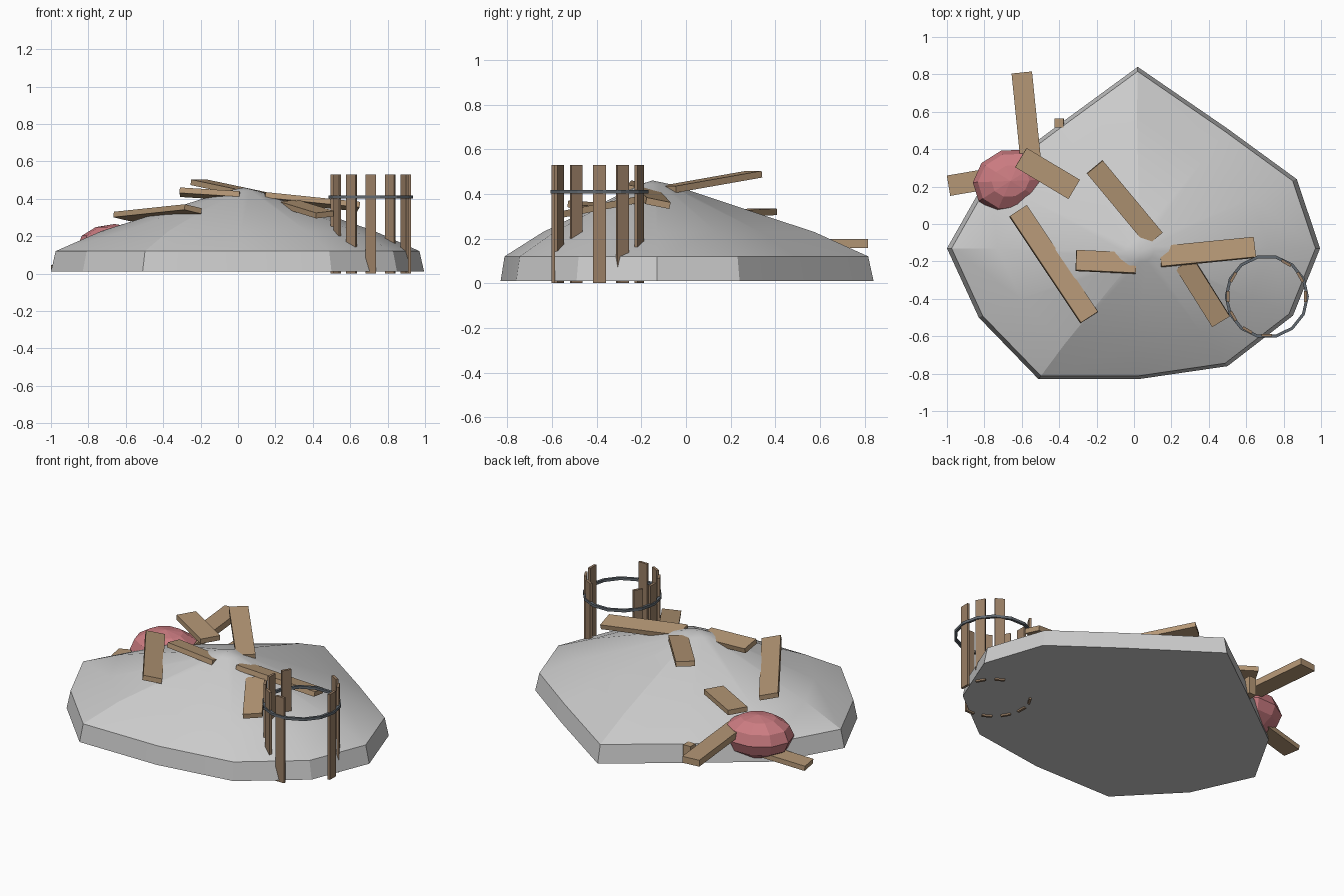
import bpy, bmesh, math
from mathutils import Matrix, Vector

if "Cube" in bpy.data.objects:
    bpy.data.objects.remove(bpy.data.objects["Cube"])


def material(name, rgb):
    m = bpy.data.materials.new(name)
    m.diffuse_color = (*rgb, 1)
    m.use_nodes = True
    m.node_tree.nodes["Principled BSDF"].inputs["Base Color"].default_value = m.diffuse_color
    return m


WOOD = material("wood", (0.46, 0.31, 0.18))
DARK_WOOD = material("dark_wood", (0.32, 0.21, 0.13))
IRON = material("iron", (0.12, 0.14, 0.16))
RED = material("red", (0.60, 0.20, 0.22))


def finish(name, bm, mat=None):
    bmesh.ops.recalc_face_normals(bm, faces=bm.faces[:])
    me = bpy.data.meshes.new(name)
    bm.to_mesh(me)
    bm.free()
    ob = bpy.data.objects.new(name, me)
    bpy.context.collection.objects.link(ob)
    if mat:
        me.materials.append(mat)
    return ob


def box(name, size, matrix, mat):
    bm = bmesh.new()
    bmesh.ops.create_cube(bm, size=1)
    bmesh.ops.scale(bm, vec=size, verts=bm.verts)
    bm.transform(matrix)
    return finish(name, bm, mat)


def plank(name, a, b, width=0.11, thick=0.03, roll=0.0):
    a, b = Vector(a), Vector(b)
    x = (b - a).normalized()
    y = Vector((0, 0, 1)).cross(x).normalized()
    z = x.cross(y)
    rot = Matrix((x, y, z)).transposed().to_4x4() @ Matrix.Rotation(roll, 4, 'X')
    box(name, ((b - a).length, width, thick),
        Matrix.Translation((a + b) / 2) @ rot, WOOD)


# Mound: irregular outline lofted up to a peak
outline = [(0.995, -0.13), (0.87, 0.24), (0.50, 0.51), (0.02, 0.84),
           (-0.39, 0.54), (-0.79, 0.24), (-1.0, -0.13), (-0.83, -0.50),
           (-0.51, -0.83), (0.02, -0.83), (0.50, -0.76), (0.85, -0.49)]
levels = [(1.0, 0.01), (0.975, 0.12), (0.73, 0.228), (0.08, 0.443)]
base, peak = Vector((0, -0.13)), Vector((0.03, -0.15))
bm = bmesh.new()
rings = []
for s, z in levels:
    c = peak.lerp(base, min(1, s * 1.3))
    rings.append([bm.verts.new((*(c + (Vector(p) - base) * s), z)) for p in outline])
n = len(outline)
for lo, hi in zip(rings, rings[1:]):
    for i in range(n):
        j = (i + 1) % n
        bm.faces.new((lo[i], lo[j], hi[j], hi[i]))
tip = bm.verts.new((*peak, 0.46))
for i in range(n):
    bm.faces.new((rings[-1][i], rings[-1][(i + 1) % n], tip))
bm.faces.new(rings[0][::-1])
mound = finish("mound", bm)
bpy.context.view_layer.objects.active = mound
mound.select_set(True)
bpy.ops.object.shade_smooth_by_angle(angle=math.radians(18))

# Scattered planks
plank("back_plank", (-0.60, 0.81, 0.178), (-0.54, 0.22, 0.178), thick=0.04)
plank("left_plank", (-0.99, 0.205, 0.03), (-0.55, 0.28, 0.08))
plank("upper_left_plank", (-0.605, 0.355, 0.32), (-0.32, 0.185, 0.31), 0.12)
plank("long_left_plank", (-0.62, 0.07, 0.305), (-0.24, -0.50, 0.345), roll=-0.2)
plank("peak_back_plank", (-0.21, 0.305, 0.488), (0.11, -0.08, 0.42))
plank("peak_left_plank", (-0.31, -0.195, 0.435), (0.01, -0.21, 0.415), roll=-0.2)
plank("peak_right_plank", (0.14, -0.175, 0.41), (0.645, -0.125, 0.358), roll=-0.2)
plank("front_right_plank", (0.27, -0.21, 0.375), (0.465, -0.52, 0.315), roll=0.1)
plank("buried_stub", (-0.40, 0.54, 0.02), (-0.401, 0.54, 0.13), 0.05, 0.05)

# Red lump, half buried
bm = bmesh.new()
bmesh.ops.create_uvsphere(bm, u_segments=10, v_segments=6, radius=1)
bm.transform(Matrix.Translation((-0.66, 0.23, 0.14)) @ Matrix.Rotation(0.3, 4, 'Z')
             @ Matrix.Diagonal((0.205, 0.17, 0.125, 1)))
finish("red_lump", bm, RED)

# Broken barrel: staves around a single hoop
barrel = Matrix.Translation((0.71, -0.388, 0))
for deg in (0, 30, 60, 150, 180, 210, 240, 270):
    box("barrel_stave", (0.015, 0.058, 0.53),
        barrel @ Matrix.Rotation(math.radians(deg), 4, 'Z')
        @ Matrix.Translation((0.207, 0, 0.265)), DARK_WOOD)

bm = bmesh.new()
profile = [(0.209, 0.402), (0.225, 0.402), (0.225, 0.418), (0.209, 0.418)]
sides = 14
loops = []
for k in range(sides):
    t = 2 * math.pi * k / sides
    loops.append([bm.verts.new((r * math.cos(t), r * math.sin(t), z)) for r, z in profile])
for k in range(sides):
    p, q = loops[k], loops[(k + 1) % sides]
    for i in range(4):
        j = (i + 1) % 4
        bm.faces.new((p[i], q[i], q[j], p[j]))
bm.transform(barrel)
finish("barrel_hoop", bm, IRON)
